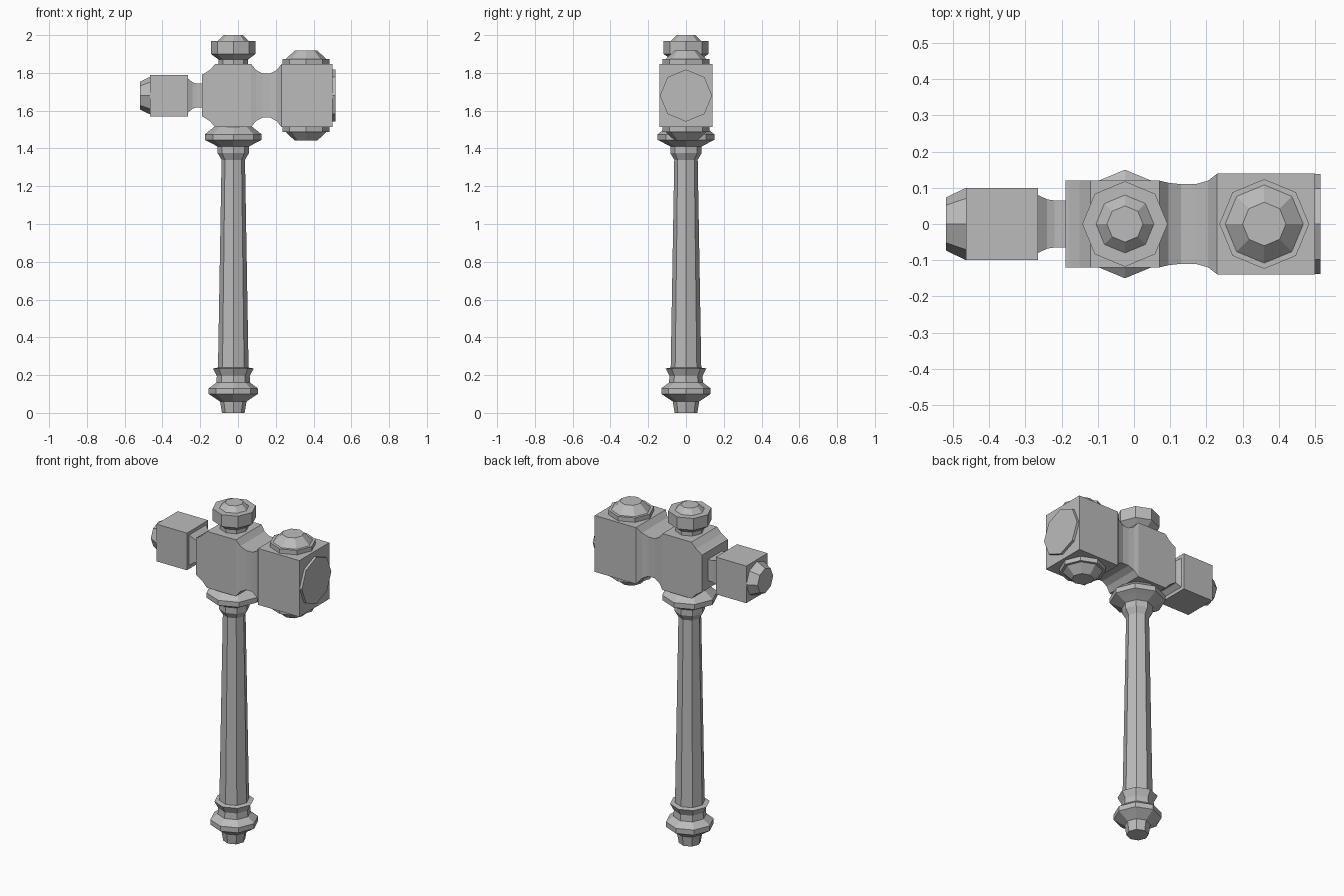
import bpy, math
from mathutils import Matrix, Vector

cube = bpy.data.objects.get("Cube")
if cube:
    bpy.data.objects.remove(cube)

steel = bpy.data.materials.new("grey steel")
steel.use_nodes = True
GREY = (0.5, 0.5, 0.5, 1)
steel.diffuse_color = GREY
steel.node_tree.nodes["Principled BSDF"].inputs["Base Color"].default_value = GREY

SHAFT_X = -0.025
HEAD_Z = 1.68


def loft(name, rings, matrix=Matrix()):
    """Skin a list of equal-length point rings and cap both ends."""
    n = len(rings[0])
    verts = [matrix @ Vector(p) for ring in rings for p in ring]
    faces = [(i * n + j, i * n + (j + 1) % n, (i + 1) * n + (j + 1) % n, (i + 1) * n + j)
             for i in range(len(rings) - 1) for j in range(n)]
    faces += [tuple(reversed(range(n))), tuple(range(len(verts) - n, len(verts)))]
    mesh = bpy.data.meshes.new(name)
    mesh.from_pydata(verts, [], faces)
    mesh.materials.append(steel)
    obj = bpy.data.objects.new(name, mesh)
    bpy.context.collection.objects.link(obj)
    return obj


def turned(name, profile, matrix):
    """Eight-sided turning from (radius, height) pairs."""
    angles = [k * math.pi / 4 for k in range(8)]
    return loft(name, [[(r * math.cos(a), r * math.sin(a), h) for a in angles]
                       for r, h in profile], matrix)


def bar(name, sections):
    """Rectangular bar along x from (x, half depth, half height) sections."""
    return loft(name, [[(x, -d, HEAD_Z - h), (x, d, HEAD_Z - h),
                        (x, d, HEAD_Z + h), (x, -d, HEAD_Z + h)]
                       for x, d, h in sections])


shaft = Matrix.Translation((SHAFT_X, 0, 0))

# Handle: pommel, tapered grip and collar
turned("pommel", [(0.06, 0), (0.07, 0.06), (0.13, 0.1), (0.13, 0.13), (0.09, 0.16),
                  (0.087, 0.195), (0.108, 0.235), (0.08, 0.24)], shaft)
turned("grip", [(0.081, 0.235), (0.062, 1.345)], shaft)
turned("collar", [(0.062, 1.34), (0.083, 1.375), (0.083, 1.41), (0.12, 1.43),
                  (0.15, 1.445), (0.15, 1.475), (0.1, 1.515)], shaft)

# Finial above the head
turned("finial", [(0.077, 1.84), (0.077, 1.87), (0.118, 1.9), (0.118, 1.97),
                  (0.08, 1.97), (0.05, 2)], shaft)

# Head: centre block with scooped neck, then the large striking block
bar("centre_block", [(-0.19, 0.12, 0.11), (-0.18, 0.12, 0.115), (-0.15, 0.12, 0.135),
                     (-0.12, 0.12, 0.167), (0.07, 0.12, 0.167), (0.095, 0.114, 0.135),
                     (0.13, 0.11, 0.117), (0.17, 0.11, 0.117), (0.205, 0.12, 0.135),
                     (0.23, 0.139, 0.167)])
bar("striking_block", [(0.23, 0.14, 0.167), (0.5, 0.14, 0.167)])

# Small rear block and its neck
bar("rear_neck", [(-0.265, 0.08, 0.09), (-0.24, 0.068, 0.07), (-0.22, 0.065, 0.063),
                  (-0.19, 0.065, 0.063)])
bar("rear_block", [(-0.465, 0.1, 0.11), (-0.265, 0.1, 0.11)])

# Faces on both ends of the head
turn_x = Matrix.Rotation(math.pi / 2, 4, "Y")
turned("striking_face", [(0.138, 0), (0.138, 0.015)],
       Matrix.Translation((0.5, 0, HEAD_Z)) @ turn_x)
turned("rear_face", [(0.1, 0), (0.073, 0.055)],
       Matrix.Translation((-0.465, 0, HEAD_Z)) @ turn_x.inverted())

# Domed caps above and below the striking block
for side, angle in (("upper", 0), ("lower", math.pi)):
    turned(side + "_cap", [(0.124, 0.16), (0.124, 0.193), (0.108, 0.193), (0.06, 0.238)],
           Matrix.Translation((0.36, 0, HEAD_Z)) @ Matrix.Rotation(angle, 4, "X"))
